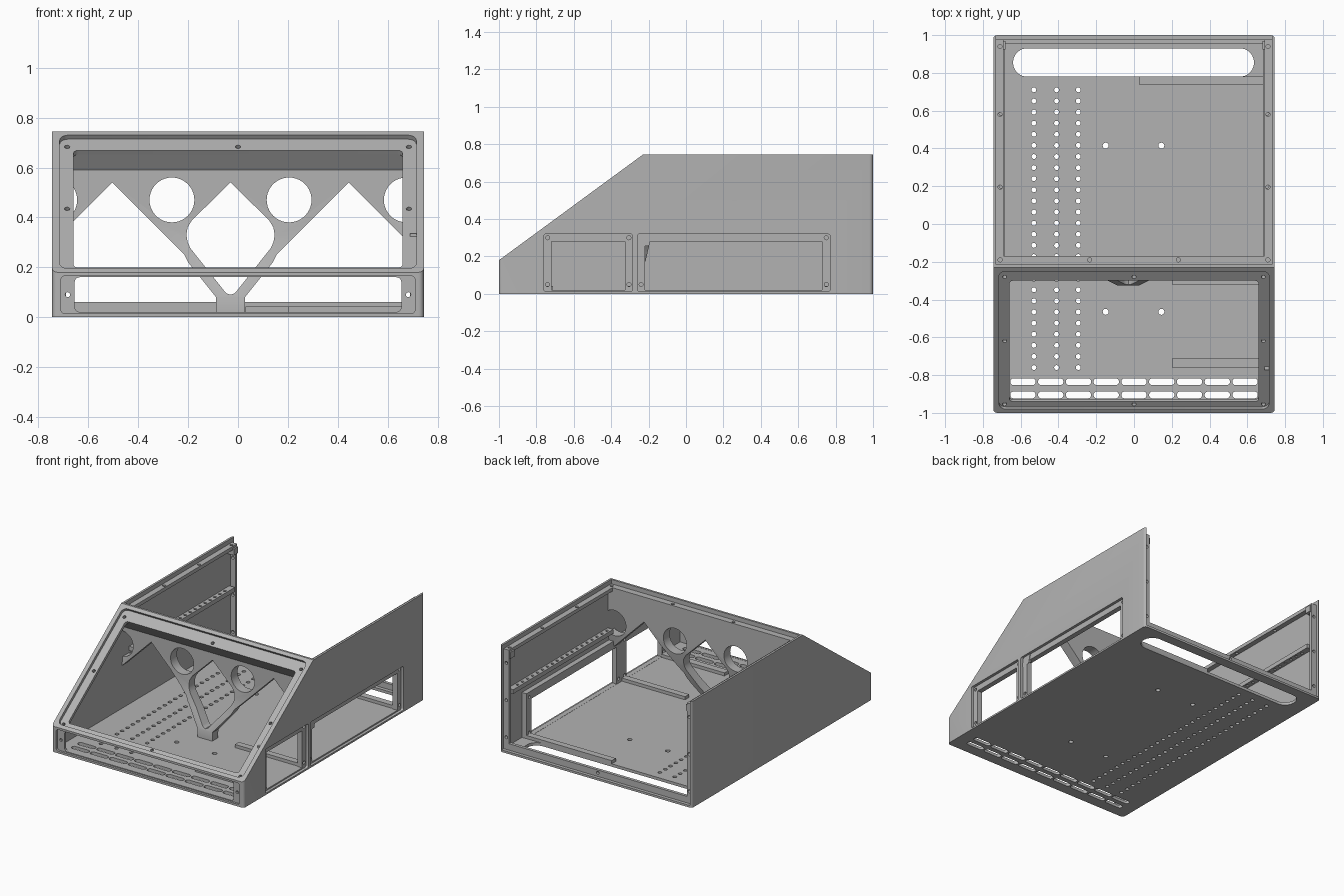
import bpy, bmesh, math
from mathutils import Matrix, Vector

if "Cube" in bpy.data.objects:
    bpy.data.objects.remove(bpy.data.objects["Cube"])

grey = bpy.data.materials.new("plain grey")
grey.use_nodes = True
grey.diffuse_color = (0.45, 0.45, 0.45, 1)
grey.node_tree.nodes["Principled BSDF"].inputs["Base Color"].default_value = grey.diffuse_color

AXES = {"x": lambda a, b, d: (d, a, b), "y": lambda a, b, d: (a, d, b), "z": lambda a, b, d: (a, b, d)}


def rect(a0, a1, b0, b1, r=0.0, n=5):
    """Rectangle outline with optional rounded corners."""
    if r == 0:
        return [(a0, b0), (a1, b0), (a1, b1), (a0, b1)]
    pts = []
    corners = [(a1 - r, b1 - r), (a0 + r, b1 - r), (a0 + r, b0 + r), (a1 - r, b0 + r)]
    for k, (ca, cb) in enumerate(corners):
        for i in range(n + 1):
            t = math.pi / 2 * (k + i / n)
            pts.append((ca + r * math.cos(t), cb + r * math.sin(t)))
    return pts


def circle(a, b, r, n=12):
    return [(a + r * math.cos(math.tau * i / n), b + r * math.sin(math.tau * i / n)) for i in range(n)]


def prism(name, outlines, axis, lo, hi, matrix=None):
    """Extrude one or more outlines along an axis."""
    bm = bmesh.new()
    for pts in outlines:
        ends = [[bm.verts.new(AXES[axis](a, b, d)) for a, b in pts] for d in (lo, hi)]
        bm.faces.new(ends[0])
        bm.faces.new(ends[1])
        for i in range(len(pts)):
            j = (i + 1) % len(pts)
            bm.faces.new((ends[0][i], ends[0][j], ends[1][j], ends[1][i]))
    bmesh.ops.recalc_face_normals(bm, faces=bm.faces)
    if matrix:
        bm.transform(matrix)
    mesh = bpy.data.meshes.new(name)
    bm.to_mesh(mesh)
    bm.free()
    mesh.materials.append(grey)
    obj = bpy.data.objects.new(name, mesh)
    bpy.context.scene.collection.objects.link(obj)
    return obj


def cut(obj, outlines, axis, lo, hi, matrix=None):
    """Subtract extruded outlines from an object."""
    tool = prism("cutter", outlines, axis, lo, hi, matrix)
    tool.hide_render = True
    mod = obj.modifiers.new("cut", "BOOLEAN")
    mod.operation, mod.solver, mod.object = "DIFFERENCE", "EXACT", tool
    graph = bpy.context.evaluated_depsgraph_get()
    mesh = bpy.data.meshes.new_from_object(obj.evaluated_get(graph))
    obj.modifiers.clear()
    obj.data = mesh
    bpy.data.objects.remove(tool)


# Case body: wedge-nosed block with rounded vertical corners
W, H = 0.745, 0.745
body = prism("case_body", [[(-1, 0), (1, 0), (1, H), (-0.23, H), (-1, 0.18)]], "x", -W, W)
bm = bmesh.new()
bm.from_mesh(body.data)
upright = [e for e in bm.edges if (e.verts[0].co - e.verts[1].co).xy.length < 1e-4]
bmesh.ops.bevel(bm, geom=upright, offset=0.02, segments=4, profile=0.5, affect="EDGES")
bm.to_mesh(body.data)
bm.free()

# Inner cavity, leaving a beam under the top of the slope
cut(body, [[(-0.97, 0.02), (0.955, 0.02), (0.955, 0.69), (-0.17, 0.69), (-0.17, 0.59),
            (-0.24, 0.59), (-0.286, 0.653), (-0.97, 0.152)]], "x", -0.725, 0.725)
# Top and back openings with a stepped screw ledge
cut(body, [rect(-0.69, 0.69, -0.17, 1.1)], "z", 0.6, 0.9)
cut(body, [rect(-0.69, 0.69, 0.06, 0.9)], "y", 0.9, 1.1)
cut(body, [rect(-0.73, 0.73, -0.215, 1.1)], "z", 0.715, 0.9)
cut(body, [rect(-0.73, 0.73, 0.015, 0.9)], "y", 0.977, 1.1)

# Sloped window: shallow recess and through opening
slope = Matrix.Translation((0, -0.615, 0.4625)) @ Matrix.Rotation(math.atan2(0.565, 0.77), 4, "X")
cut(body, [rect(-0.715, 0.715, -0.452, 0.452, 0.035)], "z", -0.02, 0.1, slope)
cut(body, [rect(-0.66, 0.66, -0.418, 0.376, 0.02)], "z", -0.117, 0.1, slope)
cut(body, [circle(x, s, 0.011) for x in (-0.685, 0, 0.685) for s in (-0.435, -0.02, 0.4)
           if x or abs(s) > 0.1], "z", -0.05, 0.05, slope)

# Front slot
cut(body, [rect(-0.71, 0.71, 0.015, 0.165, 0.015)], "y", -1.1, -0.985)
cut(body, [rect(-0.655, 0.655, 0.021, 0.16, 0.02)], "y", -1.1, -0.9)
cut(body, [circle(s * 0.683, 0.09, 0.01) for s in (-1, 1)], "y", -1.1, -0.95)

# Floor: cable slot, hole columns, mounting holes and vents
floor = [rect(-0.64, 0.635, 0.78, 0.93, 0.074, 10)]
floor += [circle(x, 0.71 - 0.0588 * i, 0.013) for x in (-0.53, -0.41, -0.295) for i in range(26)]
floor += [circle(x, y, 0.016) for x in (-0.15, 0.145) for y in (0.415, -0.465)]
floor += [rect(x - 0.067, x + 0.067, y - 0.018, y + 0.018, 0.017)
          for y in (-0.835, -0.905) for x in [0.147 * i for i in range(-4, 5)]]
cut(body, floor, "z", -0.1, 0.03)

# Screw holes in the top ledge and back flange
cut(body, [circle(s * x, y, 0.011) for s in (-1, 1)
           for x, y in ((0.709, 0.94), (0.709, 0.58), (0.709, 0.195), (0.709, -0.19), (0.235, -0.19))],
    "z", 0.66, 0.8)
cut(body, [circle(s * 0.709, z, 0.011) for s in (-1, 1) for z in (0.1, 0.36, 0.62)]
    + [circle(0, 0.04, 0.011)], "y", 0.94, 1.1)

# Side windows in the +x wall, each with an inner screw frame
for name, y0, y1 in (("front_window_frame", -0.76, -0.285), ("rear_window_frame", -0.26, 0.77)):
    cut(body, [rect(y0, y1, 0.012, 0.32, 0.012)], "x", 0.7, 0.9)
    frame = prism(name, [rect(y0 - 0.012, y1 + 0.012, 0.01, 0.335)], "x", 0.69, 0.7255)
    cut(frame, [rect(y0 + 0.042, y1 - 0.042, 0.021, 0.28)], "x", 0.6, 0.9)
    cut(frame, [circle(y, z, 0.011) for y in (y0 + 0.02, y1 - 0.02) for z in (0.05, 0.3)], "x", 0.6, 0.9)

# Divider: curved slab cut to a zigzag with round holes and a V-shaped leg
divider = prism("divider_support", [[
    (-0.24, 0.6), (-0.24, 0.4), (-0.25, 0.31), (-0.277, 0.2), (-0.325, 0.08), (-0.325, 0.01),
    (-0.26, 0.01), (-0.26, 0.06), (-0.215, 0.18), (-0.185, 0.31), (-0.17, 0.42), (-0.17, 0.6)]],
    "x", -0.73, 0.73)
MID = -0.03


def mirror(pts):
    return [(2 * MID - x, z) for x, z in pts]


side = [(-0.505, 0.54), (-0.215, 0.25), (-0.2, 0.22), (-0.088, 0.08), (-0.088, -0.1), (-0.9, -0.1), (-0.9, 0.145)]
half = [(MID, 0.54), (-0.185, 0.388), (-0.202, 0.36), (-0.207, 0.33), (-0.202, 0.3), (-0.19, 0.275),
        (-0.055, 0.105), (-0.045, 0.095), (MID, 0.09)]
cut(divider, [side, mirror(side)], "y", -0.5, 0.1)
cut(divider, [half + mirror(half[1:-1])[::-1]], "y", -0.5, 0.1)
cut(divider, [circle(MID + 0.235 * k, 0.47, 0.09, 40) for k in (-3, -1, 1, 3)], "y", -0.5, 0.1)

# Perforated shelf rails and corner tabs on both walls
for side_name, s in (("left", 1), ("right", -1)):
    a, b = sorted((s * 0.683, s * 0.73))
    rail = prism(side_name + "_rail", [rect(a, b, -0.17, 0.94)], "z", 0.395, 0.425)
    cut(rail, [circle(s * 0.704, -0.13 + 0.055 * i, 0.01, 8) for i in range(19)], "z", 0.3, 0.5)
    a, b = sorted((s * 0.68, s * 0.727))
    prism(side_name + "_corner_tab", [rect(a, b, 0.925, 0.97)], "z", 0.655, 0.7)

# Low bars on the floor
for name, x0, y0, y1 in (("rear_floor_bar", 0.03, 0.735, 0.78), ("middle_floor_bar", 0.2, -0.32, -0.275),
                         ("front_floor_bar", 0.2, -0.76, -0.712)):
    prism(name, [rect(x0, 0.69, y0, y1)], "z", 0.015, 0.042)

# Smooth rounded parts, keep edges crisp
bpy.ops.object.select_all(action="DESELECT")
for obj in (body, divider):
    obj.select_set(True)
bpy.context.view_layer.objects.active = body
bpy.ops.object.shade_smooth_by_angle(angle=math.radians(32))
